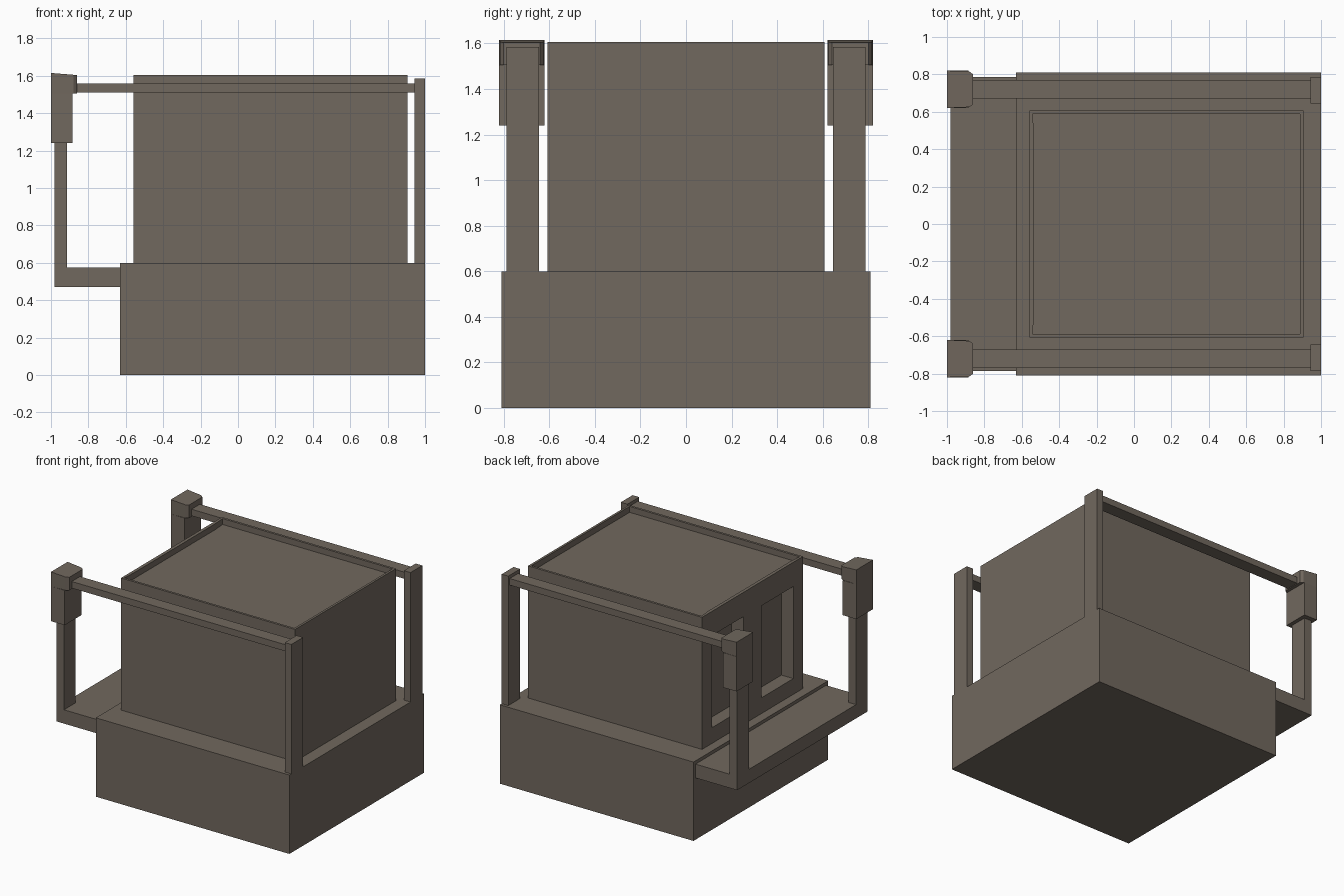
import bpy, bmesh
from mathutils import Vector

if "Cube" in bpy.data.objects:
    bpy.data.objects.remove(bpy.data.objects["Cube"])

mat = bpy.data.materials.new("weathered_brown")
mat.diffuse_color = (0.165, 0.138, 0.112, 1)
mat.use_nodes = True
mat.node_tree.nodes["Principled BSDF"].inputs["Base Color"].default_value = mat.diffuse_color


def finish(name, bm):
    bmesh.ops.recalc_face_normals(bm, faces=bm.faces[:])
    me = bpy.data.meshes.new(name)
    bm.to_mesh(me)
    bm.free()
    me.materials.append(mat)
    ob = bpy.data.objects.new(name, me)
    bpy.context.collection.objects.link(ob)
    return ob


def add_box(bm, x, y, z):
    verts = bmesh.ops.create_cube(bm, size=1)["verts"]
    for v in verts:
        v.co = Vector([(r[0] + r[1]) / 2 + c * (r[1] - r[0])
                       for c, r in zip(v.co, (x, y, z))])


def box(name, x, y, z):
    bm = bmesh.new()
    add_box(bm, x, y, z)
    return finish(name, bm)


# Heavy base and the lower porch deck on the left
box("base", (-0.63, 1.0), (-0.81, 0.81), (0, 0.60))
box("porch_deck", (-0.98, -0.63), (-0.785, 0.785), (0.47, 0.575))

# Cabin with two window recesses in the left wall and a sunken roof
bm = bmesh.new()
add_box(bm, (-0.56, 0.905), (-0.607, 0.607), (0.60, 1.605))
cuts = [((0, y, 0), (0, 1, 0)) for y in (-0.49, -0.11, 0.11, 0.49)]
cuts += [((0, 0, z), (0, 0, 1)) for z in (0.72, 1.42)]
for co, no in cuts:
    wall = [f for f in bm.faces if f.calc_center_median().x < -0.559]
    geom = set(wall)
    for f in wall:
        geom.update(f.verts)
        geom.update(f.edges)
    bmesh.ops.bisect_plane(bm, geom=list(geom), plane_co=co, plane_no=no)
bm.normal_update()
panes = []
for f in bm.faces:
    c = f.calc_center_median()
    if c.x < -0.559 and 0.11 < abs(c.y) < 0.49 and 0.72 < c.z < 1.42:
        panes.append(f)
bmesh.ops.inset_individual(bm, faces=panes, thickness=0, depth=-0.10)
bm.normal_update()
roof = max(bm.faces, key=lambda f: f.calc_center_median().z)
bmesh.ops.inset_individual(bm, faces=[roof], thickness=0.025)
bmesh.ops.inset_individual(bm, faces=[roof], thickness=0, depth=-0.045)
finish("cabin", bm)

# Posts, rails and post caps on both sides
for side, s in (("front", -1), ("back", 1)):
    def span(a, b):
        return tuple(sorted((s * a, s * b)))

    box(side + "_right_post", (0.945, 1.0), span(0.645, 0.787), (0.60, 1.585))
    box(side + "_left_post", (-0.98, -0.915), span(0.645, 0.785), (0.575, 1.24))
    box(side + "_rail", (-0.87, 0.95), span(0.67, 0.77), (1.51, 1.56))
    box(side + "_cap_sleeve", (-1.0, -0.885), span(0.62, 0.82), (1.24, 1.505))

    # Cap head: chamfered plan with a gently sloping top
    plan = [(-1, 0.62), (-0.88, 0.625), (-0.86, 0.64),
            (-0.86, 0.80), (-0.88, 0.815), (-1, 0.82)]
    bm = bmesh.new()
    low = [bm.verts.new((x, s * y, 1.505)) for x, y in plan]
    top = [bm.verts.new((x, s * y, 1.615 - 0.08 * (x + 1))) for x, y in plan]
    bm.faces.new(low)
    bm.faces.new(top)
    for i in range(6):
        j = (i + 1) % 6
        bm.faces.new((low[i], low[j], top[j], top[i]))
    finish(side + "_cap_head", bm)
